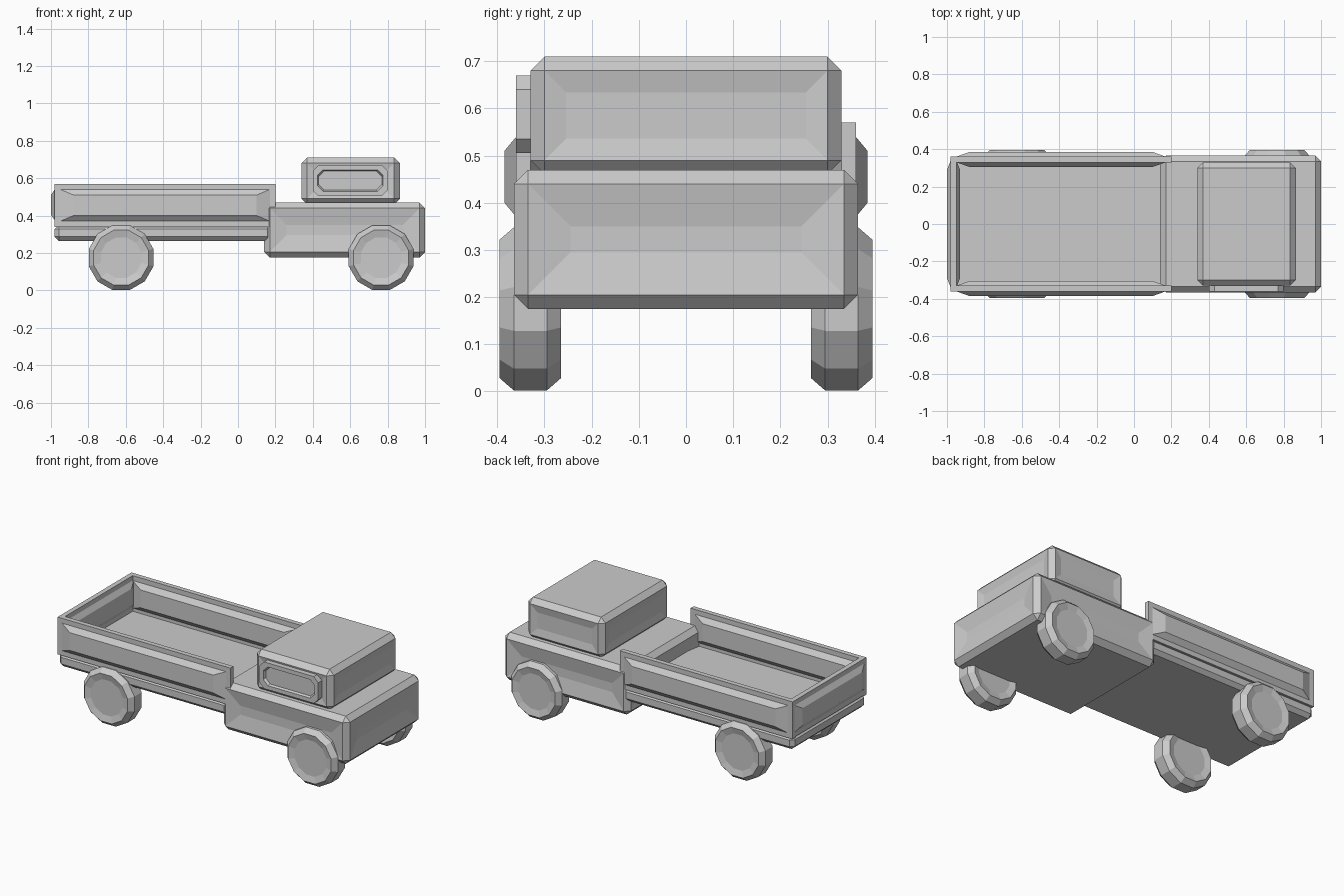
import bpy, bmesh, math
from mathutils import Vector, Matrix

if "Cube" in bpy.data.objects:
    bpy.data.objects.remove(bpy.data.objects["Cube"])

grey = bpy.data.materials.new("plain_grey")
grey.diffuse_color = (0.6, 0.6, 0.6, 1)
grey.use_nodes = True
grey.node_tree.nodes["Principled BSDF"].inputs["Base Color"].default_value = grey.diffuse_color


def finish(name, bm):
    bmesh.ops.recalc_face_normals(bm, faces=bm.faces)
    me = bpy.data.meshes.new(name)
    bm.to_mesh(me)
    bm.free()
    me.materials.append(grey)
    ob = bpy.data.objects.new(name, me)
    bpy.context.collection.objects.link(ob)
    return ob


def step(bm, face, margin, depth):
    """Inset a face by a margin per axis and push it along its normal."""
    n = face.normal.copy()
    c = face.calc_center_bounds()
    new = bmesh.ops.inset_individual(bm, faces=[face], thickness=0.0001)
    for v in face.verts:
        for i in range(3):
            d = v.co[i] - c[i]
            if abs(d) > 1e-4:
                v.co[i] -= math.copysign(min(margin[i], abs(d) * 0.9), d)
        v.co += n * depth
    bm.normal_update()


def box(lo, hi, bevel=0.0, axis=None):
    """Box between two corners; bevel all edges or only those along one axis."""
    lo, hi = Vector(lo), Vector(hi)
    bm = bmesh.new()
    bmesh.ops.create_cube(bm, size=1)
    for v in bm.verts:
        v.co = Vector([(lo[i] + hi[i]) / 2 + v.co[i] * (hi[i] - lo[i]) for i in range(3)])
    if bevel:
        edges = [e for e in bm.edges if axis is None
                 or abs((e.verts[0].co - e.verts[1].co).normalized()[axis]) > 0.9]
        bmesh.ops.bevel(bm, geom=edges, offset=bevel, segments=1, affect='EDGES')
    bm.normal_update()
    return bm


def facing(bm, axis, sign=0):
    return [f for f in bm.faces if abs(f.normal[axis]) > 0.99
            and (sign == 0 or f.normal[axis] * sign > 0)]


# Body and cab: bevelled blocks with shallow dished sides
for name, lo, hi, m, depth in (
        ("hood_body", (0.14, -0.365, 0.175), (1.0, 0.365, 0.47), 0.09, -0.016),
        ("cab", (0.34, -0.33, 0.46), (0.865, 0.33, 0.71), 0.046, -0.009)):
    bm = box(lo, hi, 0.03)
    for f in facing(bm, 0) + facing(bm, 1):
        step(bm, f, (m, m, m), depth)
    finish(name, bm)

# Side window frame with a recessed pane, on one side only
bm = box((0.40, -0.36, 0.505), (0.80, -0.30, 0.67), 0.03, 1)
pane = facing(bm, 1, -1)[0]
step(bm, pane, (0.025, 0, 0.025), 0)
step(bm, pane, (0.006, 0, 0.006), -0.015)
finish("side_window", bm)

# Cargo bed floor
finish("bed_floor", box((-0.98, -0.36, 0.265), (0.18, 0.36, 0.35), 0.022))

# Bed walls: thin boards with raised panels on both faces
for name, s in (("bed_wall_right", -1), ("bed_wall_left", 1)):
    ys = sorted((s * 0.33, s * 0.36))
    bm = box((-0.98, ys[0], 0.34), (0.20, ys[1], 0.57))
    for f in facing(bm, 1):
        step(bm, f, (0.03, 0, 0.03), 0)
        step(bm, f, (0.07, 0, 0.03), 0.025)
    finish(name, bm)

bm = box((-0.98, -0.36, 0.345), (-0.95, 0.36, 0.57))
for f in facing(bm, 0):
    step(bm, f, (0, 0.02, 0.03), 0)
    step(bm, f, (0, 0.05, 0.03), 0.02)
finish("tailgate", bm)

# Wheels: chamfered twelve-sided discs with dished faces
rings = [(0.112, -0.055), (0.152, -0.065), (0.179, -0.035),
         (0.179, 0.035), (0.152, 0.065), (0.112, 0.055)]
SIDES = 12
for end, x in (("rear", -0.625), ("front", 0.765)):
    for side, y in (("right", -0.33), ("left", 0.33)):
        bm = bmesh.new()
        loops = []
        for r, dy in rings:
            loops.append([bm.verts.new((
                x + r * math.sin((i + 0.5) * 2 * math.pi / SIDES), y + dy,
                0.175 + r * math.cos((i + 0.5) * 2 * math.pi / SIDES)))
                for i in range(SIDES)])
        for a, b in zip(loops, loops[1:]):
            for i in range(SIDES):
                j = (i + 1) % SIDES
                bm.faces.new((a[i], a[j], b[j], b[i]))
        bm.faces.new(loops[0])
        bm.faces.new(loops[-1])
        finish(f"{end}_wheel_{side}", bm)
